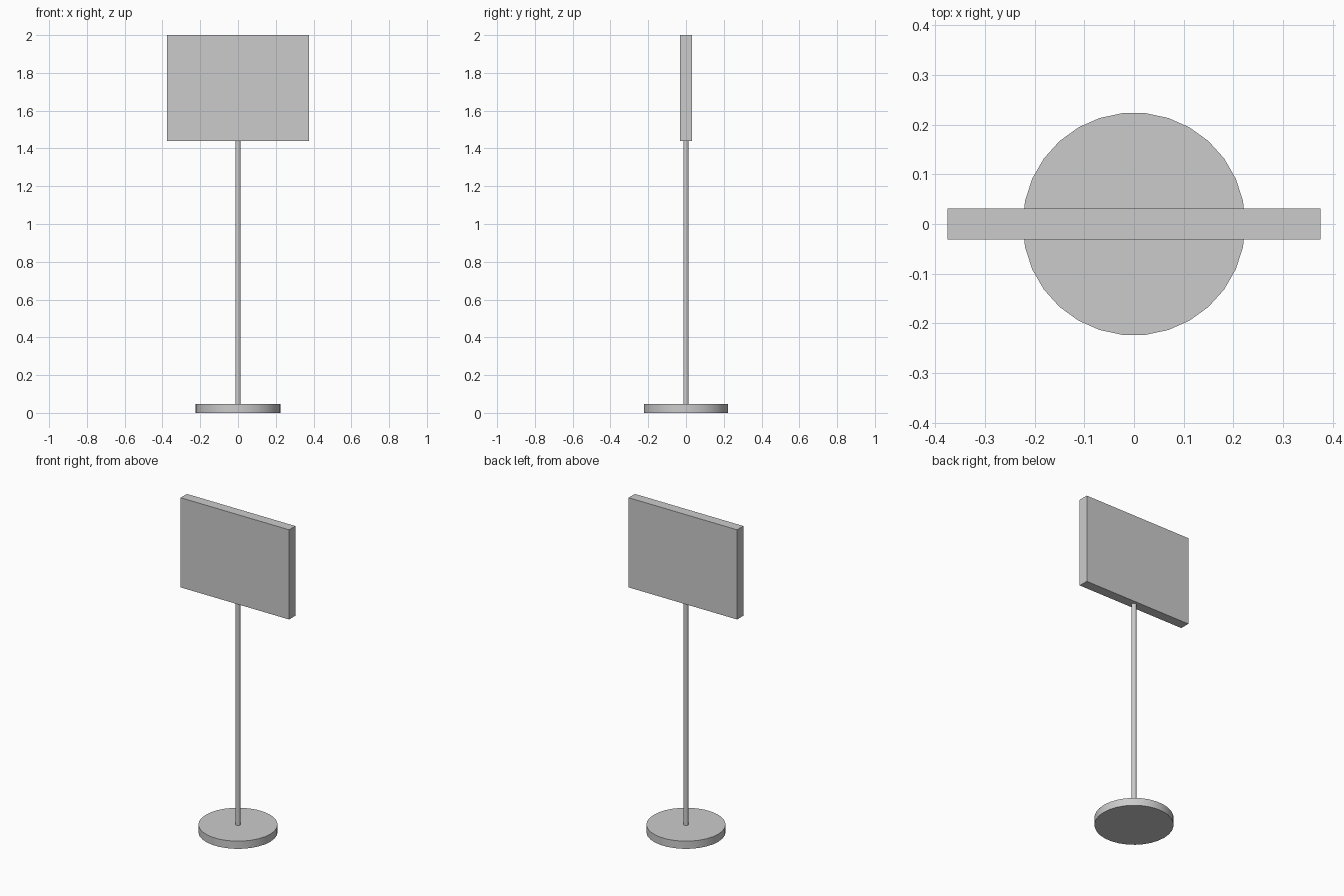
import bpy, math

if "Cube" in bpy.data.objects:
    bpy.data.objects.remove(bpy.data.objects["Cube"])


def disc(name, radius, z0, z1, sides=30):
    """Upright smooth-sided cylinder between two heights."""
    bpy.ops.mesh.primitive_cylinder_add(
        vertices=sides, radius=radius, depth=z1 - z0,
        location=(0, 0, (z0 + z1) / 2), rotation=(0, 0, math.pi / 2))
    ob = bpy.context.object
    ob.name = name
    bpy.ops.object.shade_smooth_by_angle(angle=math.radians(30))
    return ob


BASE_TOP = 0.048
PANEL_BOTTOM = 1.44
PANEL_TOP = 2.0

# Round foot
disc("base", 0.224, 0, BASE_TOP)

# Thin upright post
disc("pole", 0.0145, BASE_TOP, PANEL_BOTTOM)

# Flat sign board
bpy.ops.mesh.primitive_cube_add(size=1, location=(0, 0, (PANEL_BOTTOM + PANEL_TOP) / 2))
panel = bpy.context.object
panel.name = "sign_panel"
panel.scale = (0.75, 0.062, PANEL_TOP - PANEL_BOTTOM)
bpy.ops.object.transform_apply(location=False, rotation=False, scale=True)
